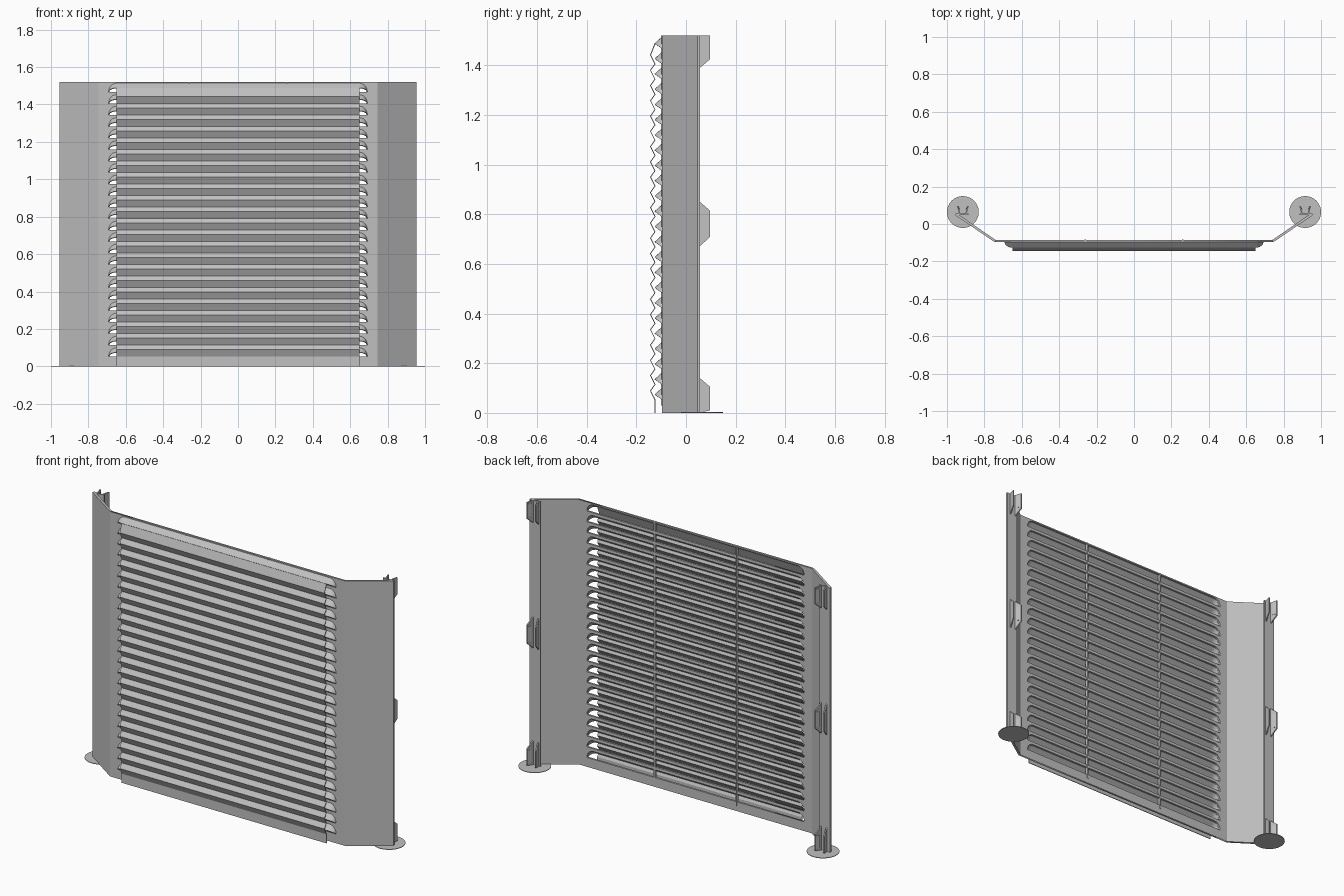
import bpy, bmesh, math
from mathutils import Vector

if "Cube" in bpy.data.objects:
    bpy.data.objects.remove(bpy.data.objects["Cube"])

grey = bpy.data.materials.new("light grey metal")
grey.use_nodes = True
COLOUR = (0.53, 0.53, 0.53, 1)
grey.diffuse_color = COLOUR
grey.node_tree.nodes["Principled BSDF"].inputs["Base Color"].default_value = COLOUR

H = 1.52                      # panel height
FRONT, BACK = -0.097, -0.086  # panel faces
PITCH, COUNT, Z0 = 0.0615, 24, 0.053
HALF, END = 0.65, 0.04        # straight half width and rounded end of a louver
SLOT, TIP = 0.045, 0.02       # slot height, height of hood edge above slot bottom
DEPTH = 0.028
STEPS = 6


def add(name, mesh):
    ob = bpy.data.objects.new(name, mesh)
    bpy.context.collection.objects.link(ob)
    mesh.materials.clear()
    mesh.materials.append(grey)
    return ob


def from_bmesh(name, bm):
    bmesh.ops.recalc_face_normals(bm, faces=bm.faces)
    mesh = bpy.data.meshes.new(name)
    bm.to_mesh(mesh)
    bm.free()
    return add(name, mesh)


def prism(bm, points, offset):
    """Extrude a closed outline of 3D points along an offset."""
    face = bm.faces.new([bm.verts.new(p) for p in points])
    new = bmesh.ops.extrude_face_region(bm, geom=[face])["geom"]
    moved = [g for g in new if isinstance(g, bmesh.types.BMVert)]
    bmesh.ops.translate(bm, verts=moved, vec=offset)


def loft(bm, a, b):
    """Bridge two open rows of points with quads."""
    va, vb = [[bm.verts.new(p) for p in row] for row in (a, b)]
    for i in range(len(a) - 1):
        bm.faces.new((va[i], va[i + 1], vb[i + 1], vb[i]))


def thicken(ob, amount, offset):
    mod = ob.modifiers.new("thickness", "SOLIDIFY")
    mod.thickness = amount
    mod.offset = offset


def arch(radius_z, depth, z):
    """Row from the left foot over the top to the right foot of a louver."""
    right = []
    for i in range(STEPS + 1):
        a = math.pi / 2 * i / STEPS
        right.append((HALF + END * math.sin(a), FRONT - depth * math.cos(a),
                      z + radius_z * math.cos(a)))
    return [(-x, y, zz) for x, y, zz in reversed(right)] + right


# Slotted panel: filled flat outline with one hole per louver
curve = bpy.data.curves.new("panel_outline", "CURVE")
curve.dimensions, curve.fill_mode = "2D", "BOTH"
curve.extrude = (BACK - FRONT) / 2


def outline(points):
    s = curve.splines.new("POLY")
    s.points.add(len(points) - 1)
    for p, (x, z) in zip(s.points, points):
        p.co = (x, z, 0, 1)
    s.use_cyclic_u = True


outline([(-0.74, 0), (0.74, 0), (0.74, H), (-0.74, H)])
for k in range(COUNT):
    outline([(x, z) for x, y, z in arch(SLOT, 0, Z0 + k * PITCH)])
helper = bpy.data.objects.new("panel_helper", curve)
bpy.context.collection.objects.link(helper)
bpy.context.view_layer.update()
depsgraph = bpy.context.evaluated_depsgraph_get()
mesh = bpy.data.meshes.new_from_object(helper.evaluated_get(depsgraph))
bpy.data.objects.remove(helper)
panel = add("slotted_panel", mesh)
panel.rotation_euler.x = math.pi / 2
panel.location.y = (FRONT + BACK) / 2

# Louver hoods with rounded ends
bm = bmesh.new()
for k in range(COUNT):
    z = Z0 + k * PITCH
    loft(bm, arch(SLOT, 0, z), arch(TIP, DEPTH, z))
bmesh.ops.remove_doubles(bm, verts=bm.verts, dist=0.0001)
hoods = from_bmesh("louver_hoods", bm)
thicken(hoods, 0.004, 0)

# Pleated front sheet with a flat skirt at the bottom
inner, outer = FRONT - DEPTH, -0.143
profile = [(inner, 0), (inner, Z0)]
for k in range(COUNT - 1):
    z = Z0 + k * PITCH
    profile += [(outer, z + 0.036), (inner, z + PITCH)]
profile[-1] = (inner, Z0 + (COUNT - 1) * PITCH + TIP)
bm = bmesh.new()
loft(bm, [(-HALF, y, z) for y, z in profile], [(HALF, y, z) for y, z in profile])
sheet = from_bmesh("pleated_sheet", bm)
thicken(sheet, 0.004, 0)

# Parts repeated on both sides
CLIPS = [(0.0, 0.01, 0.105, 0.145), (0.665, 0.71, 0.815, 0.855),
         (1.385, 1.425, H, H)]
for side, s in (("left", 1), ("right", -1)):
    # Angled wing with an inward lip along its back edge
    bm = bmesh.new()
    wing = [(0.735, FRONT), (0.745, FRONT), (0.955, 0.046), (0.955, 0.057),
            (0.885, 0.057), (0.885, 0.049), (0.935, 0.049), (0.739, BACK),
            (0.735, BACK)]
    prism(bm, [(s * x, y, 0) for x, y in wing], Vector((0, 0, H)))
    from_bmesh(side + "_wing", bm)

    # Clips: pairs of splayed prongs with hooked tips
    bm = bmesh.new()
    for low, low_tip, high_tip, high in CLIPS:
        for d in (1, -1):
            root, tip = 0.915 + d * 0.012, 0.915 + d * 0.024
            prong = [(root, 0.05, low), (tip, 0.097, low_tip),
                     (tip, 0.097, high_tip), (root, 0.05, high)]
            prism(bm, [(s * x, y, z) for x, y, z in prong],
                  Vector((s * d * 0.007, 0, 0)))
            hook = [(tip, 0.097), (tip, 0.086), (tip - d * 0.011, 0.074)]
            prism(bm, [(s * x, y, low_tip + 0.01) for x, y in hook],
                  Vector((0, 0, high_tip - low_tip - 0.02)))
    from_bmesh(side + "_clips", bm)

    # Round foot
    bpy.ops.mesh.primitive_cylinder_add(vertices=48, radius=0.085, depth=0.003,
                                        location=(s * 0.915, 0.064, 0.0015))
    foot = bpy.context.object
    foot.name = side + "_foot"
    foot.data.materials.append(grey)

    # Thin upright rib behind the slots
    bm = bmesh.new()
    prism(bm, [(s * 0.26 + dx, y, 0.03) for dx, y in
               ((-0.004, -0.1), (0.004, -0.1), (0.004, -0.083), (-0.004, -0.083))],
          Vector((0, 0, H - 0.03)))
    from_bmesh(side + "_rib", bm)
